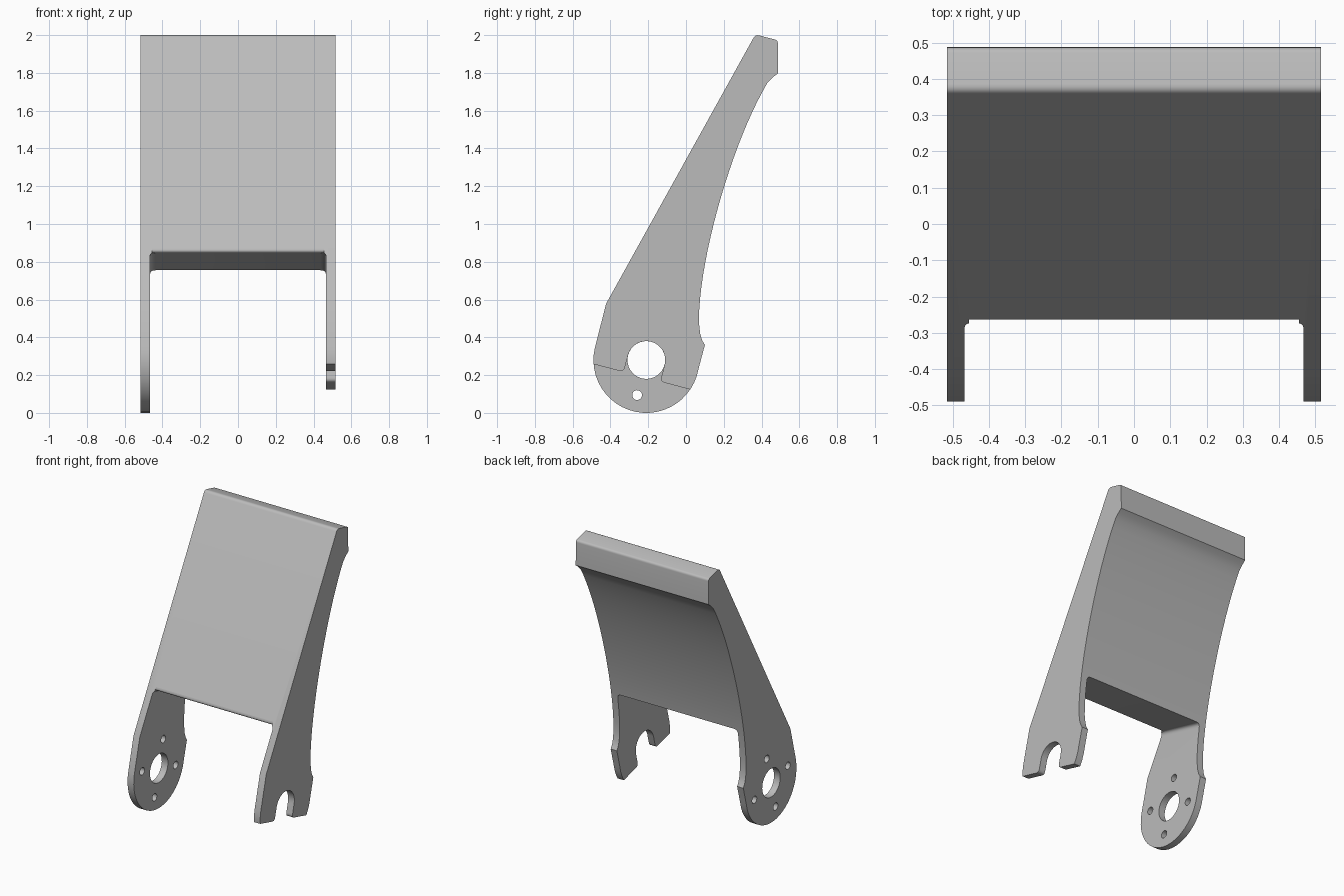
import bpy, bmesh
from math import sin, cos, pi, radians
from mathutils import Vector
from mathutils.geometry import interpolate_bezier

cube = bpy.data.objects.get("Cube")
if cube:
    bpy.data.objects.remove(cube, do_unlink=True)

HALF, INNER = 0.515, 0.467        # outer and inner faces of the arms
PIVOT = Vector((-0.21, 0.28))     # pivot centre in the y-z plane
TILT = radians(14.7)
ACROSS = Vector((cos(TILT), -sin(TILT)))
UP = Vector((sin(TILT), cos(TILT)))
UNDERSIDE = 0.537                 # height of the plate's lower face above the pivot

grey = bpy.data.materials.new("light grey")
grey.use_nodes = True
grey.diffuse_color = (0.5, 0.5, 0.5, 1)
grey.node_tree.nodes["Principled BSDF"].inputs["Base Color"].default_value = (0.5, 0.5, 0.5, 1)


def tilted(a, b):
    return PIVOT + ACROSS * a + UP * b


def arc(center, r, start, end, n):
    return [Vector(center) + r * Vector((cos(t), sin(t)))
            for t in (radians(start + (end - start) * i / n) for i in range(n + 1))]


def rounded(before, corner, after, r, n=5):
    """Points of a rounded corner, starting and ending r away from it."""
    p, c, q = Vector(before), Vector(corner), Vector(after)
    a, b = c + (p - c).normalized() * r, c + (q - c).normalized() * r
    return [a * (1 - t) ** 2 + c * 2 * t * (1 - t) + b * t * t for t in (i / n for i in range(n + 1))]


def prism(name, points, place, low, high):
    """Extrude a 2D outline; place(u, v, w) puts it in space."""
    bm = bmesh.new()
    ends = [[bm.verts.new(place(p[0], p[1], w)) for p in points] for w in (low, high)]
    bm.faces.new(ends[0])
    bm.faces.new(ends[1])
    for i in range(len(points)):
        j = (i + 1) % len(points)
        bm.faces.new((ends[0][i], ends[0][j], ends[1][j], ends[1][i]))
    bmesh.ops.recalc_face_normals(bm, faces=bm.faces)
    mesh = bpy.data.meshes.new(name)
    bm.to_mesh(mesh)
    bm.free()
    mesh.materials.append(grey)
    obj = bpy.data.objects.new(name, mesh)
    bpy.context.collection.objects.link(obj)
    return obj


def side(u, v, w):
    return (w, u, v)


def side_tilted(u, v, w):
    p = tilted(u, v)
    return (w, p.x, p.y)


def front_tilted(u, v, w):
    p = tilted(w, v)
    return (u, p.x, p.y)


# Side outline: top lip, concave back, rounded foot, straight front
back_curve = interpolate_bezier(Vector((0.43, 1.745)), Vector((0.26, 1.46)),
                                Vector((0.09, 0.90)), Vector((0.07, 0.546)), 20)
knee = Vector((-0.423, 0.578))
outline = rounded(knee, (0.367, 2.003), (0.486, 1.975), 0.02)
outline += rounded((0.367, 2.003), (0.486, 1.973), (0.488, 1.8), 0.015)
outline += [Vector((0.488, 1.798)), Vector((0.46, 1.777))]
outline += [Vector(p[:2]) for p in back_curve]
outline += [Vector(p) for p in ((0.068, 0.48), (0.075, 0.42), (0.085, 0.385), (0.10, 0.36))]
outline += arc(PIVOT, 0.28, -10, -193, 24) + [knee]
bracket = prism("bracket", outline, side, -HALF, HALF)

# Opening between the two arms
opening = [Vector((-INNER, -0.6))]
opening += rounded((-INNER, 0), (-INNER, UNDERSIDE), (0, UNDERSIDE), 0.03)
opening += rounded((0, UNDERSIDE), (INNER, UNDERSIDE), (INNER, 0), 0.03)
opening += [Vector((INNER, -0.6))]
cutters = [prism("opening_cutter", opening, front_tilted, -1, 1)]

# Round the plate's lower front edge
top = Vector((0.367, 2.003))
line = (top - knee).normalized()
reach = (UNDERSIDE - (knee - PIVOT).dot(UP)) / line.dot(UP)
corner = knee + line * reach
edge = rounded(corner + line, corner, corner + ACROSS, 0.024)
edge.append(corner - (line + ACROSS) * 0.04)
cutters.append(prism("edge_cutter", edge, side, -0.455, 0.455))

# Open slot and cut-off foot of the left arm
FOOT = -0.092
slot = [Vector((-0.6, -0.6)), Vector((0.6, -0.6)), Vector((0.6, FOOT))]
slot += rounded((0.6, FOOT), (0.1, FOOT), (0.1, 0), 0.025)
slot += arc((0, 0), 0.1, 0, 180, 20)
slot += rounded((-0.1, 0), (-0.1, FOOT), (-0.6, FOOT), 0.025)
slot += [Vector((-0.6, FOOT))]
cutters.append(prism("slot_cutter", slot, side_tilted, 0.3, 0.7))

# Pivot hole and four screw holes of the right arm
cutters.append(prism("pivot_cutter", arc((0, 0), 0.1, 0, 348.75, 31), side_tilted, -0.7, -0.3))
for i in range(4):
    c = Vector((cos(i * pi / 2), sin(i * pi / 2))) * 0.192
    cutters.append(prism("screw_cutter", arc(c, 0.026, 0, 337.5, 15), side_tilted, -0.7, -0.3))

# Apply the cuts
bpy.ops.object.select_all(action='DESELECT')
bpy.context.view_layer.objects.active = bracket
bracket.select_set(True)
for cutter in cutters:
    cutter.hide_render = True
    mod = bracket.modifiers.new("cut", 'BOOLEAN')
    mod.operation = 'DIFFERENCE'
    mod.solver = 'EXACT'
    mod.object = cutter
    bpy.ops.object.modifier_apply(modifier=mod.name)
    bpy.data.objects.remove(cutter, do_unlink=True)
bpy.ops.object.shade_smooth_by_angle(angle=radians(30))
